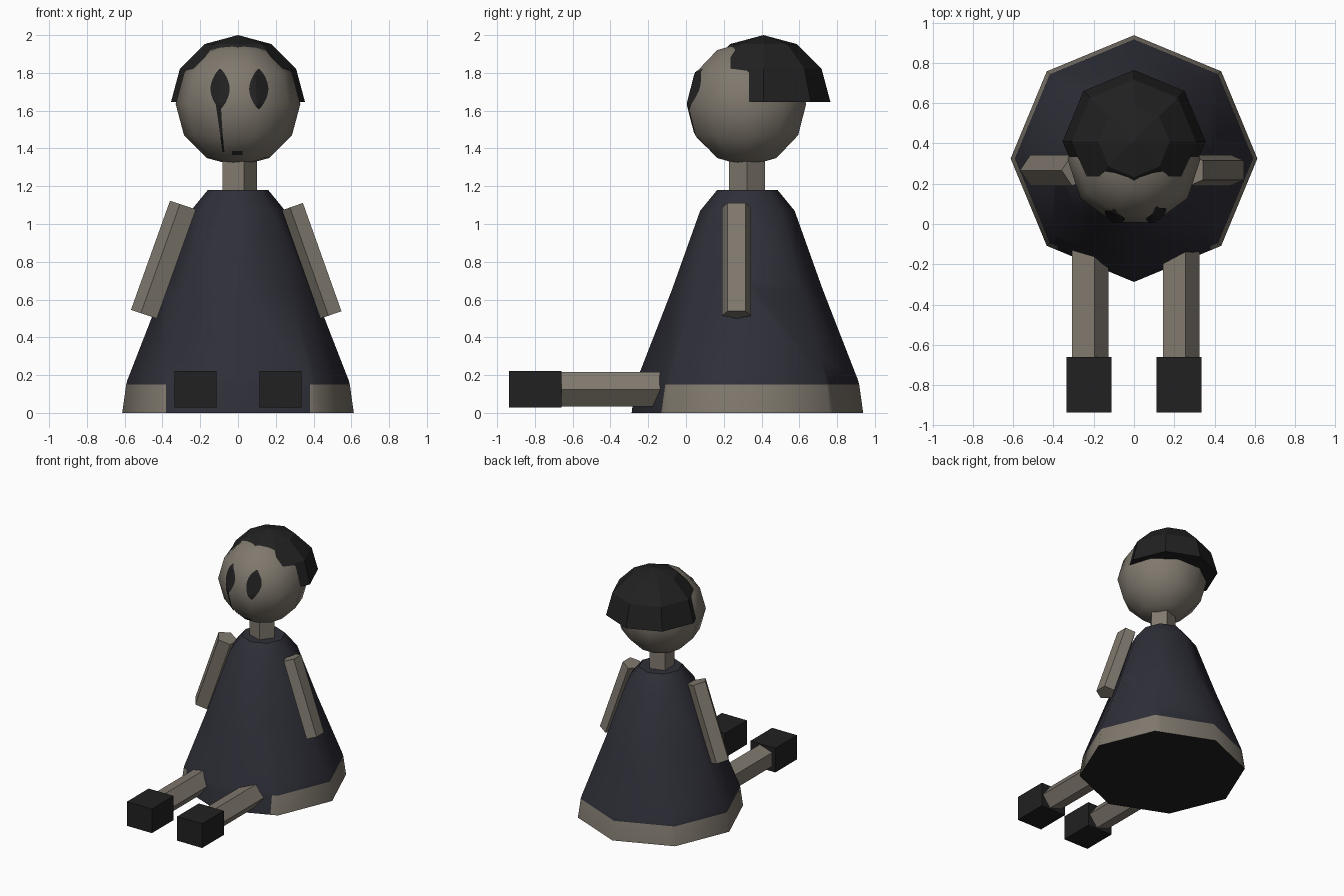
import bpy, bmesh, math
from mathutils import Vector
from mathutils.bvhtree import BVHTree

if "Cube" in bpy.data.objects:
    bpy.data.objects.remove(bpy.data.objects["Cube"])


def material(name, rgb):
    m = bpy.data.materials.new(name)
    m.diffuse_color = (*rgb, 1)
    m.use_nodes = True
    m.node_tree.nodes["Principled BSDF"].inputs["Base Color"].default_value = m.diffuse_color
    return m


GREY = material("warm_grey", (0.215, 0.19, 0.155))
NAVY = material("dark_navy", (0.028, 0.028, 0.040))
BLACK = material("soft_black", (0.015, 0.015, 0.015))


def finish(name, bm, mats, smooth=False, fix=True):
    if fix:
        bmesh.ops.recalc_face_normals(bm, faces=bm.faces)
    me = bpy.data.meshes.new(name)
    bm.to_mesh(me)
    bm.free()
    ob = bpy.data.objects.new(name, me)
    bpy.context.collection.objects.link(ob)
    for m in mats:
        me.materials.append(m)
    if smooth:
        bpy.ops.object.select_all(action='DESELECT')
        ob.select_set(True)
        bpy.context.view_layer.objects.active = ob
        bpy.ops.object.shade_smooth_by_angle(angle=math.radians(50))
    return ob


def lathe(rings, n, cx, cy):
    """Revolve (z, radius) pairs; radius 0 makes a pole, open ends are capped."""
    bm = bmesh.new()
    loops = []
    for z, r in rings:
        count = n if r > 0 else 1
        loops.append([bm.verts.new((cx + r * math.cos(2 * math.pi * i / n),
                                    cy + r * math.sin(2 * math.pi * i / n), z))
                      for i in range(count)])
    for a, b in zip(loops, loops[1:]):
        for i in range(n):
            j = (i + 1) % n
            if len(a) == 1:
                bm.faces.new((a[0], b[j], b[i]))
            elif len(b) == 1:
                bm.faces.new((a[i], a[j], b[0]))
            else:
                bm.faces.new((a[i], a[j], b[j], b[i]))
    for end in (loops[0], loops[-1]):
        if len(end) > 1:
            bm.faces.new(end)
    bmesh.ops.recalc_face_normals(bm, faces=bm.faces)
    return bm


def limb(name, p0, p1, u, ru, rv):
    """Five-sided prism from p0 to p1 with its ridge pointing along u."""
    p0, p1, u = Vector(p0), Vector(p1), Vector(u).normalized()
    v = (p1 - p0).normalized().cross(u)
    bm = bmesh.new()
    a, b = [[bm.verts.new(p + u * ru * math.cos(t) + v * rv * math.sin(t))
             for t in (2 * math.pi * i / 5 for i in range(5))] for p in (p0, p1)]
    for i in range(5):
        j = (i + 1) % 5
        bm.faces.new((a[i], a[j], b[j], b[i]))
    bm.faces.new(a)
    bm.faces.new(b)
    return finish(name, bm, [GREY])


# Dress with hem band (open at the front, between the legs) and dark underside
bm = lathe([(0, .613), (.15, .592), (.175, .585), (.65, .40), (1.07, .25), (1.18, .16)],
           8, 0, .325)
for x in (-.38, .38):
    bmesh.ops.bisect_plane(bm, geom=bm.verts[:] + bm.edges[:] + bm.faces[:],
                           plane_co=(x, 0, 0), plane_no=(1, 0, 0))
for f in bm.faces:
    c = f.calc_center_median()
    if c.z < .001:
        f.material_index = 2
    elif c.z < .149 and not (c.y < 0 and abs(c.x) < .38):
        f.material_index = 1
finish("dress", bm, [NAVY, GREY, BLACK], smooth=True)

# Neck
limb("neck", (0, .323, 1.12), (0, .323, 1.4), (1, 0, 0), .1, .1)

# Head
R, HZ = .33, 1.635
bm = lathe([(HZ - R * math.cos(math.pi * i / 6),
             R * math.sin(math.pi * i / 6) if 0 < i < 6 else 0) for i in range(7)],
           10, 0, .322)
head_tree = BVHTree.FromBMesh(bm)
finish("head", bm, [GREY], smooth=True)

# Hair cap, a half dome set back on the head
H = .355
bm = lathe([(1.645 + H * math.sin(math.pi * i / 6),
             H * math.cos(math.pi * i / 6) if i < 3 else 0) for i in range(4)],
           8, 0, .41)
finish("hair", bm, [BLACK])


def face_mark(name, rows):
    """Thin skin laid over the front of the head; rows are (z, x_left, x_right)."""
    bm = bmesh.new()
    steps = 6
    grid = []
    for z, xl, xr in rows:
        line = []
        for k in range(steps + 1):
            x = xl + (xr - xl) * k / steps
            hit = head_tree.ray_cast(Vector((x, -1, z)), Vector((0, 1, 0)))[0]
            line.append(bm.verts.new((x, hit.y - .005, z)))
        grid.append(line)
    for a, b in zip(grid, grid[1:]):
        for k in range(steps):
            bm.faces.new((a[k], a[k + 1], b[k + 1], b[k]))
    finish(name, bm, [BLACK], fix=False)


# Eyes
for name, cx in (("left_eye", -.095), ("right_eye", .11)):
    rows = []
    for i in range(13):
        t = -1 + i / 6
        w = max(.051 * (1 - abs(t) ** 1.7) ** .75, .004)
        rows.append((1.715 + .106 * t, cx - w, cx + w))
    face_mark(name, rows)

# Tear line below one eye, and mouth
tear = []
for i in range(11):
    t = i / 10
    x, w = -.078 - .027 * t, .006 + .008 * t * t
    tear.append((1.38 + .26 * t, x - w, x + w))
face_mark("tear_line", tear)
face_mark("mouth", [(1.366, -.033, .024), (1.386, -.033, .024)])

# Arms
limb("left_arm", (-.284, .267, 1.098), (-.491, .267, .52), (-.957, 0, .32), .08, .081)
limb("right_arm", (.294, .267, 1.094), (.498, .267, .521), (-.945, 0, -.33), .065, .081)

# Legs and block shoes
for side, s in (("left", -1), ("right", 1)):
    limb(side + "_leg", (s * .226, -.70, .125), (s * .226, .05, .125), (1, 0, 0), .1, .095)
    bm = bmesh.new()
    bmesh.ops.create_cube(bm, size=1)
    for v in bm.verts:
        v.co = (s * .224 + v.co.x * .222, -.798 + v.co.y * .276, .125 + v.co.z * .195)
    finish(side + "_shoe", bm, [BLACK])
